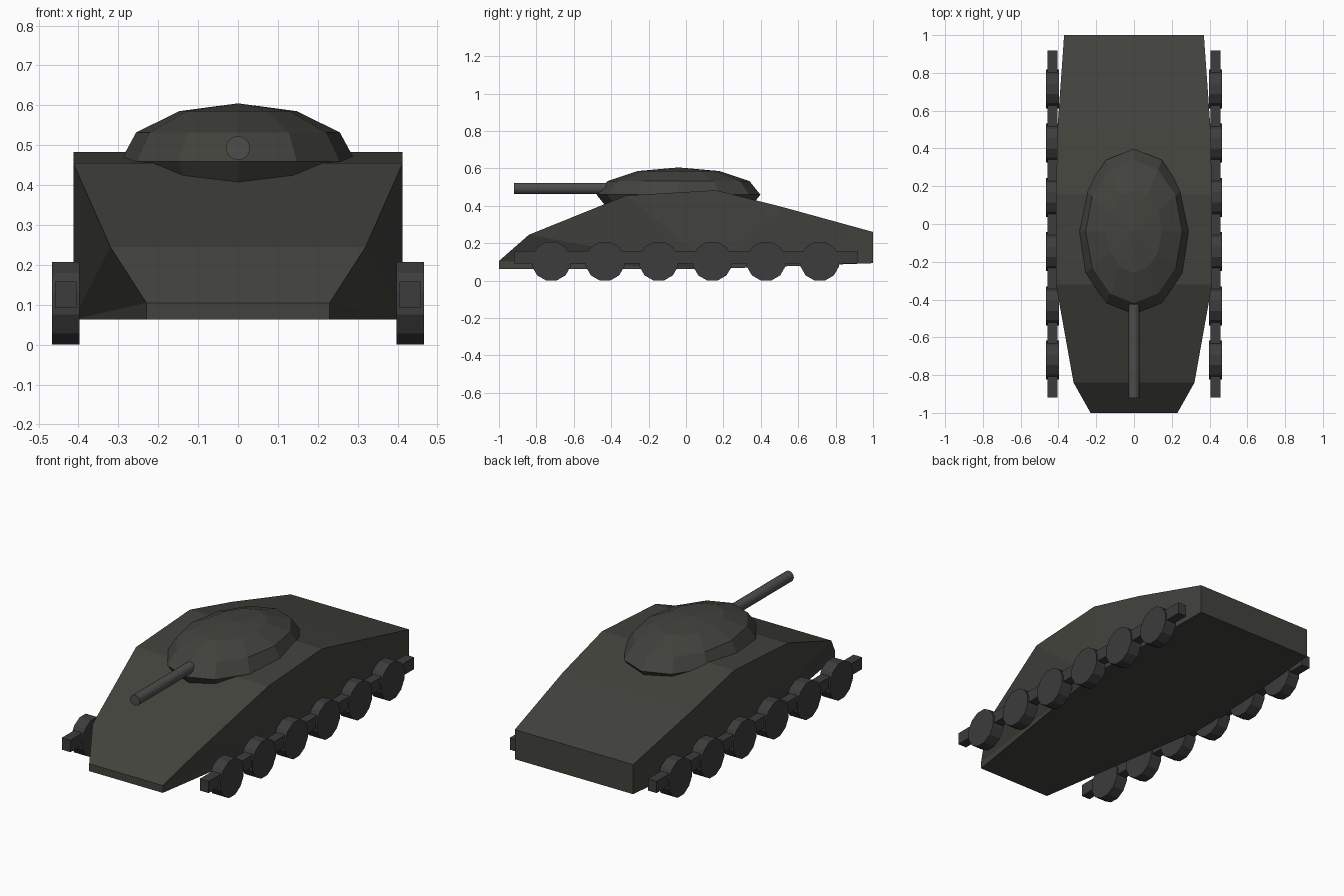
import bpy, bmesh, math
from mathutils import Matrix

if "Cube" in bpy.data.objects:
    bpy.data.objects.remove(bpy.data.objects["Cube"])


def paint(name, rgb):
    mat = bpy.data.materials.new(name)
    mat.diffuse_color = (*rgb, 1)
    mat.use_nodes = True
    mat.node_tree.nodes["Principled BSDF"].inputs["Base Color"].default_value = mat.diffuse_color
    return mat


OLIVE = paint("dark_olive", (0.055, 0.055, 0.047))
STEEL = paint("gun_steel", (0.075, 0.075, 0.072))
RUBBER = paint("dark_rubber", (0.045, 0.045, 0.045))


def finish(bm, name, mat):
    bmesh.ops.recalc_face_normals(bm, faces=bm.faces)
    mesh = bpy.data.meshes.new(name)
    bm.to_mesh(mesh)
    bm.free()
    mesh.materials.append(mat)
    obj = bpy.data.objects.new(name, mesh)
    bpy.context.collection.objects.link(obj)
    return obj


def cylinder(name, mat, radius, length, sides, loc, axis, turn=0):
    bm = bmesh.new()
    m = Matrix.Translation(loc) @ Matrix.Rotation(math.pi / 2, 4, axis) @ Matrix.Rotation(turn, 4, 'Z')
    bmesh.ops.create_cone(bm, cap_ends=True, segments=sides, radius1=radius,
                          radius2=radius, depth=length, matrix=m)
    return finish(bm, name, mat)


# Hull: deck edge and floor edge, (half width, y, z) from nose to tail
deck = [(0.23, -1.0, 0.105), (0.32, -0.84, 0.245), (0.413, -0.32, 0.455),
        (0.413, 0.16, 0.483), (0.404, 0.52, 0.392), (0.37, 1.0, 0.26)]
floor = [(0.23, -1.0, 0.063), (0.413, 0.16, 0.063), (0.37, 1.0, 0.093)]
bm = bmesh.new()
edges = {}
for s in (-1, 1):
    d = [bm.verts.new((s * x, y, z)) for x, y, z in deck]
    f = [bm.verts.new((s * x, y, z)) for x, y, z in floor]
    edges[s] = d, f
    # side plates fan out from the middle of the floor edge
    rim = [f[0]] + d + [f[2]]
    for a, b in zip(rim, rim[1:]):
        bm.faces.new((f[1], a, b))
(dl, fl), (dr, fr) = edges[-1], edges[1]
for left, right in ((dl, dr), (fl, fr)):
    for i in range(len(left) - 1):
        bm.faces.new((left[i], left[i + 1], right[i + 1], right[i]))
for i in (0, -1):
    bm.faces.new((dl[i], dr[i], fr[i], fl[i]))
finish(bm, "hull", OLIVE)

# Turret: flattened low-poly dome sunk into the deck
bm = bmesh.new()
bmesh.ops.create_uvsphere(
    bm, u_segments=12, v_segments=6, radius=1,
    matrix=Matrix.Translation((0, -0.04, 0.459)) @ Matrix.Diagonal((0.295, 0.438, 0.146, 1)))
finish(bm, "turret", OLIVE)

# Gun barrel
cylinder("gun_barrel", STEEL, 0.03, 0.56, 16, (0, -0.64, 0.493), 'X')

# Running gear on both sides
for side, s in (("left", -1), ("right", 1)):
    bm = bmesh.new()
    bmesh.ops.create_cube(bm, size=1, matrix=Matrix.Translation((s * 0.432, 0, 0.125))
                          @ Matrix.Diagonal((0.054, 1.835, 0.067, 1)))
    finish(bm, f"{side}_track_beam", RUBBER)
    for i in range(6):
        cylinder(f"{side}_wheel_{i + 1}", RUBBER, 0.107, 0.07, 12,
                 (s * 0.432, -0.72 + i * 0.287, 0.1035), 'Y', math.radians(15))
